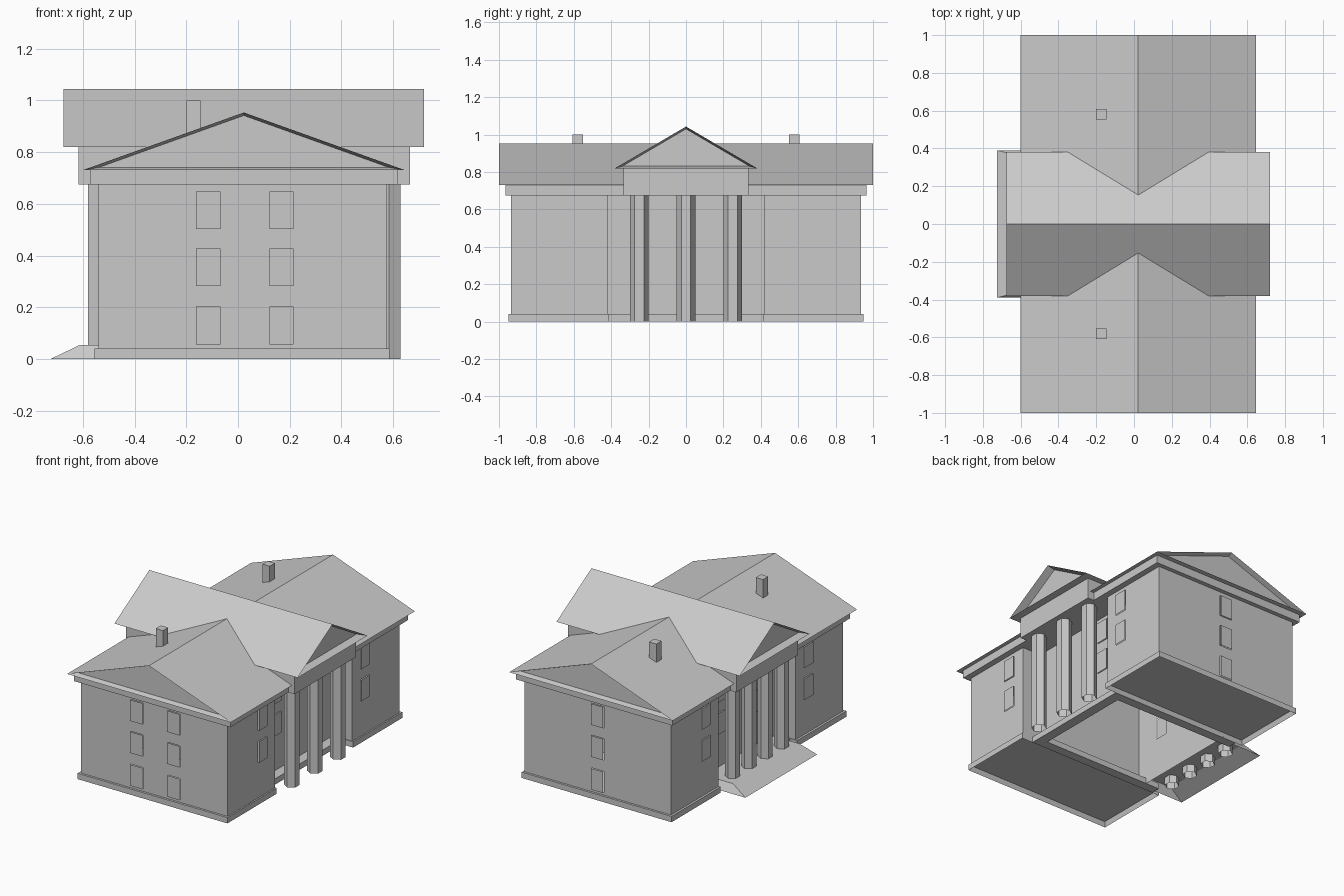
import bpy
import bmesh
from math import pi
from mathutils import Matrix, Vector

cube = bpy.data.objects.get("Cube")
if cube:
    bpy.data.objects.remove(cube, do_unlink=True)

stone = bpy.data.materials.new("grey_stone")
stone.use_nodes = True
GREY = (0.59, 0.59, 0.59, 1)
stone.diffuse_color = GREY
stone.node_tree.nodes["Principled BSDF"].inputs["Base Color"].default_value = GREY

CX = 0.0225                   # ridge line of the long roof
TOP = 0.675                   # top of walls and columns
ROWS = (0.13, 0.355, 0.575)   # window centre heights
W, H, PROUD = 0.047, 0.073, 0.007


def finish(name, bm):
    mesh = bpy.data.meshes.new(name)
    bm.to_mesh(mesh)
    bm.free()
    mesh.materials.append(stone)
    obj = bpy.data.objects.new(name, mesh)
    bpy.context.collection.objects.link(obj)


def box_mesh(x, y, z):
    bm = bmesh.new()
    size = [b - a for a, b in (x, y, z)]
    mid = [(a + b) / 2 for a, b in (x, y, z)]
    bmesh.ops.create_cube(bm, size=1, matrix=Matrix.Translation(mid) @ Matrix.Diagonal((*size, 1)))
    return bm


def box(name, x, y, z):
    finish(name, box_mesh(x, y, z))


def plinth(name, x, y, z):
    """Box with its underside hollowed inside a narrow rim."""
    bm = box_mesh(x, y, z)
    bottom = min(bm.faces, key=lambda f: f.normal.z)
    bmesh.ops.inset_individual(bm, faces=[bottom], thickness=0.012, use_even_offset=True)
    for v in bottom.verts:
        v.co.z += 0.035
    finish(name, bm)


def push_windows(bm, windows):
    """Cut window panels from the walls and stand them slightly proud.
    Each window is (outward direction, centre along the wall, rows)."""
    for out, pos, rows in windows:
        axis = 1 if abs(out[0]) else 0
        cuts = [(axis, pos - W), (axis, pos + W)]
        cuts += [(2, z + d) for z in rows for d in (-H, H)]
        for k, value in cuts:
            normal = Vector([float(i == k) for i in range(3)])
            bmesh.ops.bisect_plane(bm, geom=bm.verts[:] + bm.edges[:] + bm.faces[:],
                                   plane_co=normal * value, plane_no=normal)
    bm.normal_update()
    for out, pos, rows in windows:
        axis = 1 if abs(out[0]) else 0
        for z in rows:
            panel = []
            for f in bm.faces:
                c = f.calc_center_median()
                if f.normal.dot(out) > 0.9 and abs(c[axis] - pos) < W and abs(c.z - z) < H:
                    panel.append(f)
            parts = bmesh.ops.split(bm, geom=panel)["geom"]
            verts = [g for g in parts if isinstance(g, bmesh.types.BMVert)]
            bmesh.ops.translate(bm, verts=verts, vec=Vector(out) * PROUD)


def gable_roof(name, half_width, half_length, eave, ridge, along_x, depth):
    """Triangular prism whose end gables are recessed as pediments."""
    bm = bmesh.new()
    profile = [(-half_width, eave), (half_width, eave), (0, ridge)]
    ends = []
    for end in (-half_length, half_length):
        pts = [(end, w, z) if along_x else (w, end, z) for w, z in profile]
        ends.append([bm.verts.new((p[0] + CX, p[1], p[2])) for p in pts])
    for i in range(3):
        j = (i + 1) % 3
        bm.faces.new((ends[0][i], ends[0][j], ends[1][j], ends[1][i]))
    caps = [bm.faces.new(e) for e in ends]
    bmesh.ops.recalc_face_normals(bm, faces=bm.faces)
    bmesh.ops.inset_individual(bm, faces=caps, thickness=0.011, use_even_offset=True)
    for cap in caps:
        move = -cap.normal * depth
        for v in cap.verts:
            v.co += move
    finish(name, bm)


def column(name, x, y, radius):
    """Open hexagonal shaft with a corner pointing along y."""
    bm = bmesh.new()
    bmesh.ops.create_cone(bm, cap_ends=False, segments=6, radius1=radius,
                          radius2=radius, depth=TOP)
    if abs(max(v.co.x for v in bm.verts) - radius) < radius * 0.05:
        bm.transform(Matrix.Rotation(pi / 2, 4, "Z"))
    bm.transform(Matrix.Translation((x, y, TOP / 2)))
    finish(name, bm)


# Two wings with plinths and chimneys
for side, label in ((-1, "front"), (1, "back")):
    def span(a, b):
        return sorted((side * a, side * b))
    wing = box_mesh((-0.54, 0.575), span(0.42, 0.935), (0.03, TOP + 0.01))
    end_windows = (-0.115, 0.168) if side < 0 else (0.0175,)
    windows = [((0, side, 0), x, ROWS) for x in end_windows]
    windows += [((s, 0, 0), side * 0.555, ROWS[1:]) for s in (-1, 1)]
    push_windows(wing, windows)
    finish(label + "_wing", wing)
    plinth(label + "_plinth", (-0.555, 0.585), span(0.415, 0.95), (0, 0.04))
    box(label + "_chimney", (-0.2, -0.145), span(0.552, 0.608), (0.8, 1.0))
    box(label + "_porch_kerb", (-0.5, 0.5), span(0.35, 0.415), (0, 0.04))

# Recessed middle walls, open underneath
for s, x, label in ((1, 0.43, "left"), (-1, -0.395, "right")):
    bm = bmesh.new()
    corners = [(x, -0.42 * s, 0), (x, 0.42 * s, 0), (x, 0.42 * s, TOP), (x, -0.42 * s, TOP)]
    bm.faces.new([bm.verts.new(c) for c in corners])
    push_windows(bm, [((s, 0, 0), y, ROWS[1:]) for y in (-0.2, 0.2)])
    finish("middle_wall_" + label, bm)
box("porch_floor", (0.43, 0.5), (-0.35, 0.35), (0, 0.04))

# Cornice and crossing entablature
box("cornice", (-0.572, 0.617), (-0.965, 0.965), (TOP, 0.73))
box("entablature", (-0.617, 0.665), (-0.335, 0.335), (TOP, 0.82))

# Crossing gable roofs
gable_roof("long_roof", 0.623, 1.0, 0.73, 0.953, False, 0.035)
gable_roof("cross_roof", 0.38, 0.697, 0.82, 1.043, True, 0.055)

# Hexagonal columns: three on one porch, four on the other
for i in range(3):
    column("left_column", 0.584, (i - 1) * 0.25, 0.05)
for i in range(4):
    column("right_column", -0.54, (i - 1.5) * 0.178, 0.047)

# Sloped entrance step, hollow below
bm = bmesh.new()
outer = [(-0.395, -0.39), (-0.725, -0.39), (-0.725, 0.39), (-0.395, 0.39)]
inner = [(-0.395, -0.36), (-0.61, -0.36), (-0.61, 0.36), (-0.395, 0.36)]
low = [bm.verts.new((x, y, 0)) for x, y in outer]
high = [bm.verts.new((x, y, 0.055)) for x, y in inner]
for i in range(3):
    bm.faces.new((low[i + 1], low[i], high[i], high[i + 1]))
bm.faces.new(high[::-1])
finish("entrance_step", bm)
